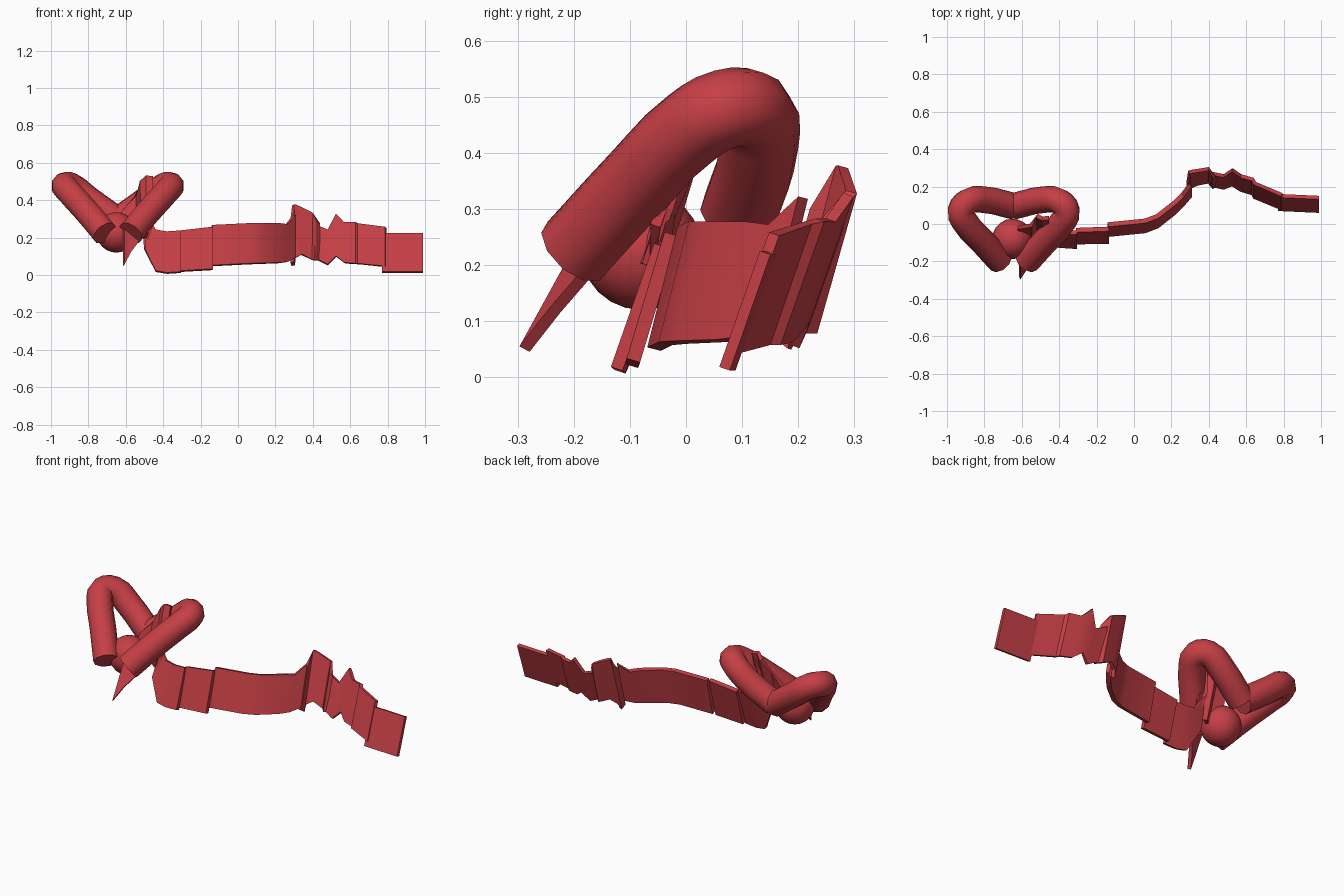
import bpy
import bmesh
from math import radians
from mathutils import Vector

cube = bpy.data.objects.get("Cube")
if cube:
    bpy.data.objects.remove(cube, do_unlink=True)

# Single red material
red = bpy.data.materials.new("ribbon red")
red.use_nodes = True
red.diffuse_color = (0.56, 0.05, 0.06, 1)
red.node_tree.nodes["Principled BSDF"].inputs["Base Color"].default_value = red.diffuse_color


def select_only(obj):
    bpy.ops.object.select_all(action="DESELECT")
    obj.select_set(True)
    bpy.context.view_layer.objects.active = obj


def finish(obj, angle):
    """Give the part its colour and smooth its soft edges."""
    obj.data.materials.clear()
    obj.data.materials.append(red)
    select_only(obj)
    bpy.ops.object.shade_smooth_by_angle(angle=radians(angle))


def tube(name, points, radius):
    """Sweep a round tube through the points."""
    curve = bpy.data.curves.new(name, "CURVE")
    curve.dimensions = "3D"
    curve.bevel_depth = radius
    curve.bevel_resolution = 3
    curve.resolution_u = 3
    curve.use_fill_caps = True
    spline = curve.splines.new("BEZIER")
    spline.bezier_points.add(len(points) - 1)
    for knot, point in zip(spline.bezier_points, points):
        knot.co = point
        knot.handle_left_type = knot.handle_right_type = "AUTO"
    obj = bpy.data.objects.new(name, curve)
    bpy.context.collection.objects.link(obj)
    select_only(obj)
    bpy.ops.object.convert(target="MESH")
    finish(bpy.context.object, 40)


def strip(name, sections, lean, thickness, angle=25):
    """Loft a leaning band; each section is x, middle y, bottom z, top z."""
    bm = bmesh.new()
    rails = []
    for x, y, low, high in sections:
        half = lean * (high - low) / 2
        rails.append((bm.verts.new((x, y - half, low)),
                      bm.verts.new((x, y, (low + high) / 2)),
                      bm.verts.new((x, y + half, high))))
    for a, b in zip(rails, rails[1:]):
        for i in range(2):
            bm.faces.new((a[i], b[i], b[i + 1], a[i + 1]))
    mesh = bpy.data.meshes.new(name)
    bm.to_mesh(mesh)
    bm.free()
    obj = bpy.data.objects.new(name, mesh)
    bpy.context.collection.objects.link(obj)
    select_only(obj)
    solid = obj.modifiers.new("thickness", "SOLIDIFY")
    solid.thickness = thickness
    solid.offset = 0
    bpy.ops.object.modifier_apply(modifier=solid.name)
    finish(obj, angle)


# Two mirrored bow loops, as offsets from the bow centre
centre_x = -0.643
loop = [(0.07, -0.2, 0.225), (0.17, -0.09, 0.345), (0.26, 0.01, 0.445),
        (0.285, 0.07, 0.478), (0.245, 0.12, 0.475), (0.16, 0.13, 0.41),
        (0, 0.095, 0.295)]
for side, name in ((1, "left_loop"), (-1, "right_loop")):
    tube(name, [(centre_x + side * x, y, z) for x, y, z in loop], 0.071)

# Round knot in the middle of the bow
bpy.ops.mesh.primitive_uv_sphere_add(segments=20, ring_count=12, radius=0.108,
                                     location=(-0.65, -0.08, 0.228))
knot = bpy.context.object
knot.name = "knot"
finish(knot, 40)

# Long trailing ribbon, in overlapping lengths
strip("ribbon_end", [(0.99, 0.105, 0.015, 0.222), (0.77, 0.115, 0.015, 0.222)], 0.35, 0.02)
strip("ribbon_outer_folds", [
    (0.79, 0.12, 0.045, 0.255), (0.645, 0.18, 0.06, 0.275),
    (0.635, 0.2, 0.06, 0.28), (0.57, 0.22, 0.065, 0.28),
    (0.525, 0.25, 0.1, 0.325), (0.48, 0.225, 0.055, 0.24),
    (0.41, 0.24, 0.09, 0.27)], 0.35, 0.02)
strip("ribbon_crumple", [
    (0.43, 0.22, 0.08, 0.28), (0.4, 0.26, 0.08, 0.33),
    (0.34, 0.25, 0.11, 0.36), (0.305, 0.24, 0.09, 0.375),
    (0.295, 0.23, 0.05, 0.375), (0.29, 0.19, 0.07, 0.3)], 0.28, 0.02)
strip("ribbon_middle", [
    (0.3, 0.18, 0.09, 0.32), (0.26, 0.13, 0.07, 0.27),
    (0.22, 0.09, 0.065, 0.275), (0.125, 0.015, 0.062, 0.275),
    (0.06, -0.01, 0.06, 0.275), (-0.14, -0.03, 0.05, 0.265)], 0.25, 0.025)
strip("ribbon_inner", [(-0.135, -0.06, 0.03, 0.255), (-0.31, -0.065, 0.02, 0.235)], 0.3, 0.025)
strip("ribbon_root", [
    (-0.305, -0.085, 0.015, 0.235), (-0.38, -0.08, 0.01, 0.23),
    (-0.44, -0.075, 0.02, 0.24), (-0.5, -0.04, 0.14, 0.34),
    (-0.46, -0.01, 0.27, 0.525)], 0.35, 0.022)

# Crumpled ribbon rising through the left loop
strip("ribbon_fold", [
    (-0.455, 0.0, 0.3, 0.525), (-0.49, -0.02, 0.2, 0.53),
    (-0.52, 0.0, 0.2, 0.5), (-0.55, -0.04, 0.2, 0.42),
    (-0.62, -0.04, 0.2, 0.34)], 0.3, 0.022)

# Pointed ribbon tip below the left loop
strip("ribbon_tip", [(-0.612, -0.23, 0.05, 0.26), (-0.575, -0.2, 0.12, 0.24),
                     (-0.53, -0.17, 0.18, 0.22)], 0.55, 0.022)
